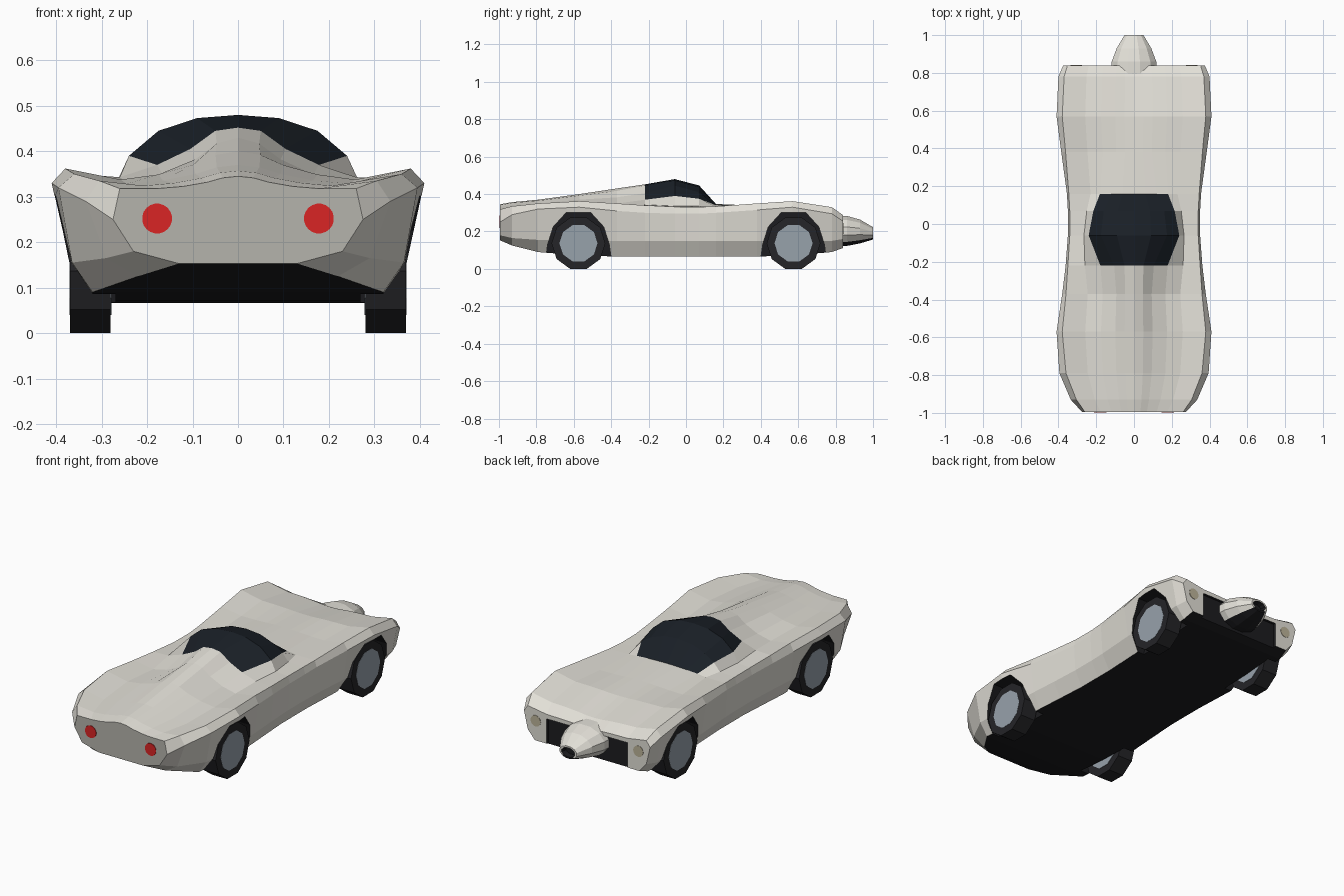
import bpy, bmesh
from math import cos, sin, pi

if "Cube" in bpy.data.objects:
    bpy.data.objects.remove(bpy.data.objects["Cube"])


def mat(name, rgb):
    m = bpy.data.materials.new(name)
    m.diffuse_color = (*rgb, 1)
    m.use_nodes = True
    m.node_tree.nodes["Principled BSDF"].inputs["Base Color"].default_value = m.diffuse_color
    return m


PAINT = mat("cream_paint", (0.76, 0.74, 0.68))
PANEL = mat("tail_panel_paint", (0.46, 0.455, 0.415))
BLACK = mat("black", (0.012, 0.012, 0.014))
GLASS = mat("dark_glass", (0.01, 0.014, 0.02))
TYRE = mat("tyre", (0.018, 0.018, 0.021))
METAL = mat("hub_metal", (0.31, 0.36, 0.41))
RED = mat("red", (0.7, 0.018, 0.018))
LAMP = mat("lamp", (0.5, 0.45, 0.32))


def loft(name, rings, mats, pick=lambda i, j: 0, cap=(0, 0)):
    """Skin a list of closed rings, with caps at both ends."""
    bm = bmesh.new()
    vs = [[bm.verts.new(p) for p in r] for r in rings]
    n = len(rings[0])
    for i in range(len(rings) - 1):
        for j in range(n):
            k = (j + 1) % n
            f = bm.faces.new((vs[i][j], vs[i][k], vs[i + 1][k], vs[i + 1][j]))
            f.material_index = pick(i, j)
    for r, m in zip((vs[0], vs[-1]), cap):
        bm.faces.new(r).material_index = m
    bmesh.ops.recalc_face_normals(bm, faces=bm.faces)
    me = bpy.data.meshes.new(name)
    bm.to_mesh(me)
    bm.free()
    for m in mats:
        me.materials.append(m)
    ob = bpy.data.objects.new(name, me)
    bpy.context.collection.objects.link(ob)
    return ob


def ring_x(x, y, z, r, n=10):
    a = [2 * pi * (i + 0.5) / n - pi / 2 for i in range(n)]
    return [(x, y + r * cos(t), z + r * sin(t)) for t in a]


def ring_y(y, x, z, rx, rz, n=12):
    a = [2 * pi * (i + 0.5) / n - pi / 2 for i in range(n)]
    return [(x + rx * cos(t), y, z + rz * sin(t)) for t in a]


# Body stations: y, widest x/z, shoulder x/z, lower side x/z, floor x/z, centre z
STATIONS = [
    (-.995, .275, .25, .26, .318, .23, .18, .13, .153, .345),
    (-.93, .335, .29, .305, .335, .29, .165, .22, .125, .357),
    (-.79, .395, .32, .36, .35, .365, .155, .32, .09, .37),
    (-.57, .41, .33, .38, .362, .37, .15, .32, .072, .40),
    (-.37, .38, .31, .36, .35, .36, .15, .32, .066, .43),
    (-.22, .362, .30, .35, .34, .35, .15, .31, .066, 0),
    (-.06, .35, .295, .34, .332, .342, .15, .30, .066, 0),
    (.07, .35, .295, .34, .331, .342, .15, .30, .066, 0),
    (.16, .355, .30, .345, .334, .345, .15, .30, .066, 0),
    (.38, .385, .315, .362, .35, .36, .15, .31, .066, .338),
    (.57, .41, .33, .38, .362, .37, .15, .32, .072, .33),
    (.78, .40, .295, .37, .33, .37, .15, .32, .09, .292),
    (.84, .375, .255, .352, .287, .352, .16, .31, .112, .262),
]
# Cabin section from centre line outwards, by station index
CABIN = {
    5: [(0, .452), (.05, .445), (.105, .405), (.178, .37), (.26, .343)],
    6: [(0, .48), (.09, .473), (.175, .445), (.24, .39), (.265, .336)],
    7: [(0, .446), (.085, .438), (.16, .41), (.215, .375), (.25, .335)],
    8: [(0, .347), (.06, .346), (.12, .344), (.18, .34), (.23, .334)],
}


def section(i):
    y, w, zw, sx, zs, lx, zl, fx, zb, zc = STATIONS[i]
    base = zs - 0.18 * (w - 0.275)
    top = CABIN.get(i) or [(sx * f, base + (zc - base) * g) for f, g in
                           ((0, 1), (.13, .87), (.26, .52), (.46, .18), (.68, 0))]
    half = top + [(sx, zs), (w, zw), (lx, zl), (fx, zb)]
    return [(x, y, z) for x, z in half] + [(-x, y, z) for x, z in half[:0:-1]]


def body_material(i, j):
    if j == 8:
        return 1
    return 2 if 5 <= i <= 7 and j in (0, 1, 2, 14, 15, 16) else 0


BODY_MATS = [PAINT, BLACK, GLASS, PANEL]
body = loft("body", [section(i) for i in range(len(STATIONS))],
            BODY_MATS, body_material, (3, 0))


def cut(name, rings):
    c = loft(name, rings, BODY_MATS, lambda i, j: 1, (1, 1))
    c.hide_render = True
    c.hide_viewport = True
    m = body.modifiers.new(name, "BOOLEAN")
    m.operation = "DIFFERENCE"
    m.solver = "EXACT"
    m.object = c


# Wheels, hubs and arches
ARCH = [(.18, .02), (.165, .13), (.135, .225), (.065, .302)]
ARCH += [(-a, z) for a, z in reversed(ARCH)]
for end, y in (("rear", -.575), ("front", .575)):
    for side, s in (("right", 1), ("left", -1)):
        tag = f"{end}_{side}"
        cut(f"{tag}_arch_cutter", [[(s * x, y + a, z) for a, z in ARCH] for x in (.27, .6)])
        loft(f"{tag}_tyre", [ring_x(s * .28, y, .137, .144), ring_x(s * .37, y, .137, .144)], [TYRE])
        loft(f"{tag}_hub", [ring_x(s * .278, y, .137, .102), ring_x(s * .371, y, .137, .102)], [METAL])

# Dark intake recess between the headlamps
cut("intake_cutter", [[(x, y, z) for x, z in ((-.24, .05), (.24, .05), (.24, .245), (-.24, .245))]
                      for y in (.825, .9)])

# Nose cone with a dark underside and hollow tip
nose = [(.78, .125, .085, .203), (.86, .122, .083, .203), (.93, .095, .066, .2),
        (1, .052, .034, .19), (1, .04, .025, .19), (.97, .035, .022, .19)]
loft("nose_cone", [ring_y(y, 0, z, rx, rz) for y, rx, rz, z in nose],
     [PAINT, BLACK], lambda i, j: int(i == 4 or j in (10, 11, 0)), (0, 1))

# Round lights
for side, s in (("right", 1), ("left", -1)):
    loft(f"{side}_tail_light", [ring_y(y, s * .178, .252, .033, .033, 20) for y in (-.985, -.998)], [RED])
    loft(f"{side}_headlamp", [ring_y(y, s * .305, .217, .03, .03, 14) for y in (.83, .842)], [LAMP])
